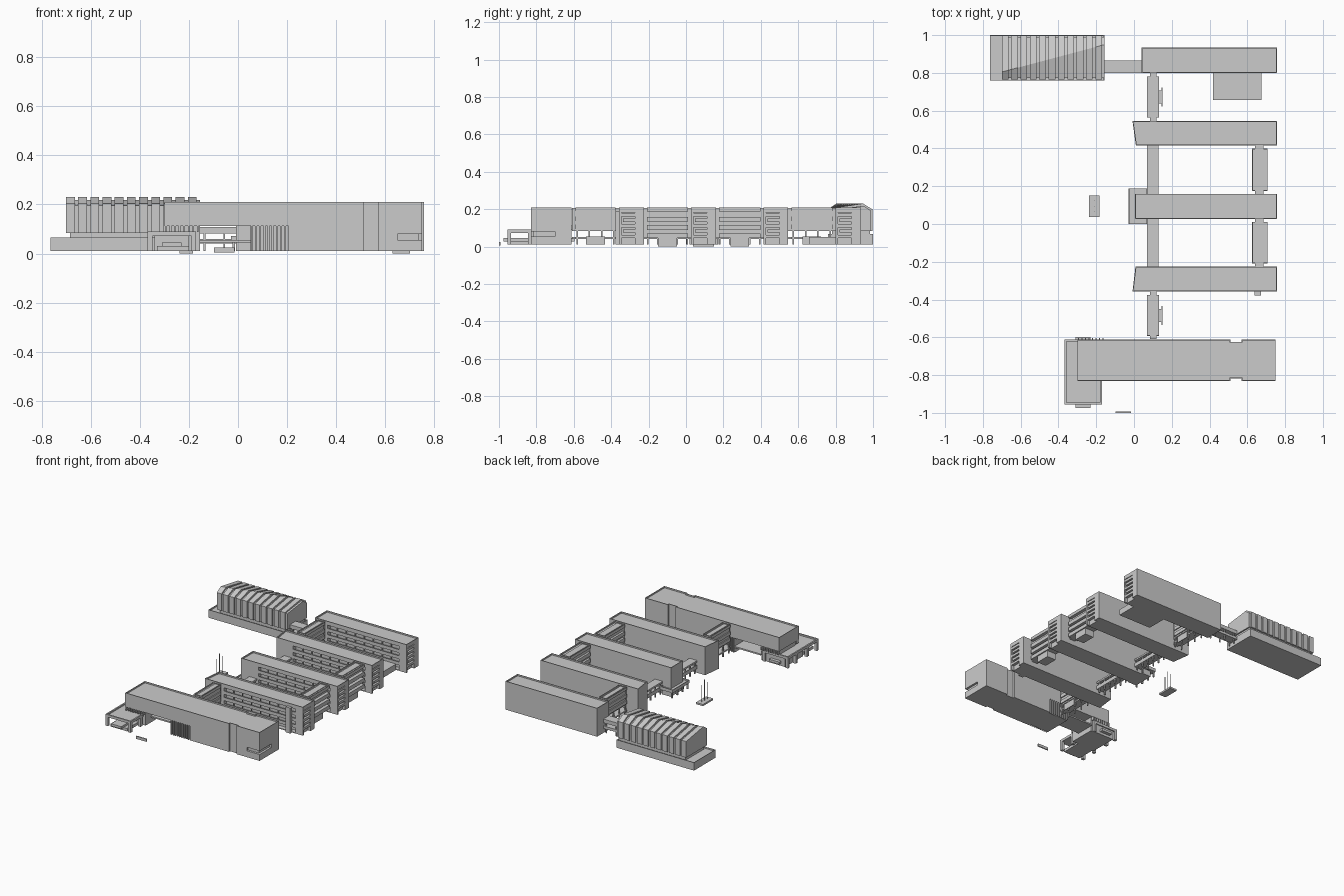
import bpy, bmesh
from mathutils import Vector


def loft(name, a, b, rim=0, drop=0.01):
    """Solid between two matching rings; optional sunken roof behind a parapet."""
    bm = bmesh.new()
    va = [bm.verts.new(p) for p in a]
    vb = [bm.verts.new(p) for p in b]
    n = len(a)
    bm.faces.new(va[::-1])
    top = bm.faces.new(vb)
    for i in range(n):
        j = (i + 1) % n
        bm.faces.new((va[i], va[j], vb[j], vb[i]))
    bmesh.ops.recalc_face_normals(bm, faces=bm.faces[:])
    if rim:
        bmesh.ops.inset_region(bm, faces=[top], thickness=rim)
        r = bmesh.ops.extrude_face_region(bm, geom=[top])
        vs = [g for g in r["geom"] if isinstance(g, bmesh.types.BMVert)]
        bmesh.ops.delete(bm, geom=[top], context='FACES_ONLY')
        bmesh.ops.translate(bm, verts=vs, vec=Vector((0, 0, -drop)))
    me = bpy.data.meshes.new(name)
    bm.to_mesh(me)
    bm.free()
    ob = bpy.data.objects.new(name, me)
    bpy.context.collection.objects.link(ob)
    return ob


def prism(name, pts, z0, z1, rim=0):
    return loft(name, [(x, y, z0) for x, y in pts], [(x, y, z1) for x, y in pts], rim)


def box(name, x0, x1, y0, y1, z0, z1, rim=0):
    return prism(name, [(x0, y0), (x1, y0), (x1, y1), (x0, y1)], z0, z1, rim)


LEVELS = [0.053, 0.097, 0.141]
TOP = 0.21


# Classroom wings: solid north side, open galleries to the south, stair tower at the east end
def wing(n, xs, xn, y0, y1):
    nm = f"wing_{n}_"
    xe, xt = 0.757, 0.70
    prism(nm + "roof", [(xs, y0), (xe, y0), (xe, y1), (xn, y1)], 0.183, TOP, 0.007)
    prism(nm + "west_block", [(xs, y0), (0.14, y0), (0.14, y1), (xn, y1)], 0.01, 0.183)
    box(nm + "rooms", 0.14, xt, y0 + 0.032, y1, 0.01, 0.183)
    box(nm + "gallery_floor_0", 0.14, xt, y0, y0 + 0.032, 0.01, 0.016)
    for i, z in enumerate(LEVELS):
        box(nm + f"gallery_floor_{i+1}", 0.14, xt, y0, y0 + 0.032, z, z + 0.005)
        box(nm + f"gallery_parapet_{i+1}", 0.14, xt, y0, y0 + 0.005, z - 0.004, z + 0.019)
    for i in range(1, 8):
        x = 0.14 + i * 0.07
        box(nm + f"gallery_column_{i}", x - 0.003, x + 0.003, y0 + 0.006, y0 + 0.012, 0.01, 0.183)
    # stair tower with horizontal slots on its end face
    box(nm + "tower_core", xt, xe - 0.02, y0, y1, 0.01, 0.183)
    box(nm + "tower_pier", xe - 0.02, xe, y0 + 0.085, y1, 0.01, 0.183)
    box(nm + "tower_edge", xe - 0.02, xe, y0, y0 + 0.012, 0.01, 0.183)
    for i in range(5):
        z = 0.045 + i * 0.029
        s = 0.02 if i % 2 else 0.012
        box(nm + f"tower_band_{i}", xe - 0.02, xe, y0 + s, y0 + 0.085, z, z + 0.017)


wing(1, 0.04, 0.04, 0.80, 0.935)
wing(2, 0.01, -0.008, 0.415, 0.545)
wing(3, 0.005, 0.005, 0.027, 0.16)
wing(4, -0.008, 0.008, -0.358, -0.225)

# Tall outer links: open first floor on columns, closed floors above
for k, (ya, yb) in enumerate([(0.545, 0.80), (-0.61, -0.358)]):
    nm = f"outer_link_{k}_"
    ma, mb = ya + 0.018, yb - 0.018
    box(nm + "deck", 0.068, 0.132, ma, mb, 0.04, 0.05)
    box(nm + "upper", 0.075, 0.125, ma, mb, 0.083, 0.195)
    box(nm + "roof", 0.068, 0.132, ma, mb, 0.19, TOP, 0.005)
    box(nm + "neck_upper", 0.085, 0.118, ya, yb, 0.083, 0.205)
    box(nm + "neck_deck", 0.085, 0.118, ya, yb, 0.04, 0.05)
    for i, z in enumerate(LEVELS[1:]):
        box(nm + f"parapet_{i}", 0.068, 0.132, ma, mb, z - 0.004, z + 0.02)
    for i in range(4):
        y = ma + 0.01 + i * (mb - ma - 0.02) / 3
        for x in (0.073, 0.127):
            box(nm + "column", x - 0.004, x + 0.004, y - 0.004, y + 0.004, 0.01, 0.085)
    yc = (ya + yb) / 2
    box(nm + "porch_roof", 0.132, 0.146, yc - 0.035, yc + 0.035, 0.04, 0.048)
    box(nm + "porch_screen", 0.146, 0.151, yc - 0.05, yc + 0.05, 0.01, 0.055)

# Low inner links
for k, (ya, yb) in enumerate([(0.16, 0.415), (-0.225, 0.027)]):
    nm = f"inner_link_{k}_"
    box(nm + "deck", 0.07, 0.13, ya, yb, 0.04, 0.05)
    for x in (0.07, 0.126):
        box(nm + "parapet", x, x + 0.004, ya, yb, 0.04, 0.066)
    box(nm + "roof", 0.07, 0.13, ya, yb, 0.085, 0.097)
    for i in range(5):
        y = ya + 0.02 + i * (yb - ya - 0.04) / 4
        for x in (0.076, 0.124):
            box(nm + "column", x - 0.004, x + 0.004, y - 0.004, y + 0.004, 0.01, 0.085)

# East connectors between the three middle wings, striped with galleries
for k, (ya, yb) in enumerate([(0.16, 0.415), (-0.225, 0.027)]):
    nm = f"east_connector_{k}_"
    ma, mb = ya + 0.016, yb - 0.016
    box(nm + "core", 0.64, 0.685, ya, yb, 0.045, 0.205)
    box(nm + "roof", 0.625, 0.708, ma, mb, 0.188, TOP, 0.006)
    for i, z in enumerate(LEVELS):
        box(nm + f"parapet_{i}", 0.625, 0.708, ma, mb, z - 0.008, z + 0.018)
    yc = (ya + yb) / 2
    box(nm + "ground_room", 0.63, 0.70, yc - 0.05, yc + 0.05, 0.0, 0.045)
box("wing_4_south_bump", 0.637, 0.673, -0.378, -0.358, 0.01, 0.19)

# Entrance hall on the middle wing
box("entrance_canopy", -0.028, 0.07, 0.0, 0.188, 0.05, 0.072, 0.005)
box("entrance_hall", 0.0, 0.07, 0.02, 0.17, 0.01, 0.05)
for y in (0.006, 0.064, 0.122, 0.18):
    box("entrance_column", -0.022, -0.012, y - 0.005, y + 0.005, 0.01, 0.05)

# Low annex south of the northern wing
box("annex", 0.417, 0.675, 0.657, 0.80, 0.01, 0.052)

# Southern hall raised over a passage
gy0, gy1 = -0.83, -0.612
prism("south_hall_upper", [(-0.30, gy0), (0.51, gy0), (0.51, gy0 + 0.012), (0.57, gy0 + 0.012),
      (0.57, gy0), (0.75, gy0), (0.75, gy1), (0.57, gy1), (0.57, gy1 - 0.012), (0.51, gy1 - 0.012),
      (0.51, gy1), (-0.30, gy1)], 0.112, TOP, 0.006)
box("south_hall_lower_middle", 0.05, 0.51, gy0 + 0.012, gy1 - 0.012, 0.01, 0.112)
box("south_hall_lower_skin", 0.205, 0.51, gy0, gy1, 0.01, 0.112)
box("south_hall_joint", 0.51, 0.57, gy0 + 0.012, gy1 - 0.012, 0.01, 0.112)
box("south_hall_west_base", -0.29, -0.155, gy0 + 0.02, gy1 - 0.012, 0.01, 0.112)
box("south_hall_passage_deck", -0.155, 0.05, gy0 + 0.08, gy1, 0.045, 0.055)
for i in range(9):
    x = 0.052 + i * 0.017
    for y in (gy0, gy1 - 0.013):
        box("south_hall_fin", x, x + 0.008, y, y + 0.013, 0.01, 0.112)
for i in range(8):
    x = -0.297 + i * 0.0185
    for y in (gy0, gy1 - 0.013):
        box("south_hall_west_fin", x, x + 0.007, y, y + 0.021, 0.088, 0.112)
# east end with a wrap-around slot at the corner
box("south_hall_east_base", 0.57, 0.75, gy0, gy1, 0.01, 0.055)
box("south_hall_east_solid", 0.57, 0.65, gy0, gy1, 0.055, 0.08)
box("south_hall_east_recess", 0.65, 0.735, gy0 + 0.015, gy1, 0.055, 0.08)
box("south_hall_east_corner", 0.735, 0.75, -0.70, gy1, 0.055, 0.08)
box("south_hall_east_upper", 0.57, 0.75, gy0, gy1, 0.08, 0.112)

# Entrance canopy frame at the south-west corner
box("west_canopy_roof", -0.368, -0.17, -0.955, -0.612, 0.072, 0.09, 0.014)
for x in (-0.368, -0.19):
    for y in (-0.955, -0.845, -0.72, -0.632):
        box("west_canopy_leg", x, x + 0.02, y, y + 0.02, 0.01, 0.073)
box("west_canopy_room", -0.34, -0.20, -0.82, -0.62, 0.01, 0.073)
box("west_canopy_beam", -0.31, -0.23, -0.975, -0.597, 0.028, 0.045)
box("west_canopy_steps", -0.33, -0.20, -0.95, -0.82, 0.01, 0.03)

# Gymnasium: low base, recessed band, ribbed hall with a diagonal ridge
box("gym_base", -0.763, -0.157, 0.76, 1.0, 0.01, 0.066, 0.005)
box("gym_recess", -0.685, -0.165, 0.78, 0.985, 0.05, 0.09)


def section(x, t, s):
    ridge = 0.805 + 0.145 * t
    return [(x, 0.764 + s, 0.083), (x, 0.764 + s, 0.203 - s), (x, ridge, 0.23 - 1.6 * s),
            (x, 0.998 - s, 0.198 - s), (x, 0.998 - s, 0.083)]


BAYS = 11
step = 0.545 / BAYS
for i in range(BAYS):
    xa = -0.70 + i * step
    xm, xb = xa + step * 0.72, xa + step
    t = lambda x: (x + 0.70) / 0.545
    loft(f"gym_bay_{i}", section(xa, t(xa), 0), section(xm, t(xm), 0))
    loft(f"gym_joint_{i}", section(xm, t(xm), 0.008), section(xb, t(xb), 0.008))

# Covered bridge from gymnasium to the northern wing
box("bridge_deck", -0.157, 0.04, 0.80, 0.865, 0.042, 0.06)
box("bridge_roof", -0.157, 0.04, 0.80, 0.865, 0.082, 0.108)
for x in (-0.14, -0.06, 0.02):
    for y in (0.805, 0.852):
        box("bridge_column", x, x + 0.008, y, y + 0.008, 0.01, 0.083)

# Flagpoles on a plinth
box("flag_plinth", -0.238, -0.183, 0.038, 0.15, 0.0, 0.012)
for y, h in ((0.065, 0.13), (0.094, 0.16), (0.123, 0.13)):
    box("flagpole", -0.212, -0.209, y - 0.0015, y + 0.0015, 0.012, h)

# Free-standing wall in front
box("front_wall", -0.098, -0.015, -1.0, -0.992, 0.005, 0.024)
